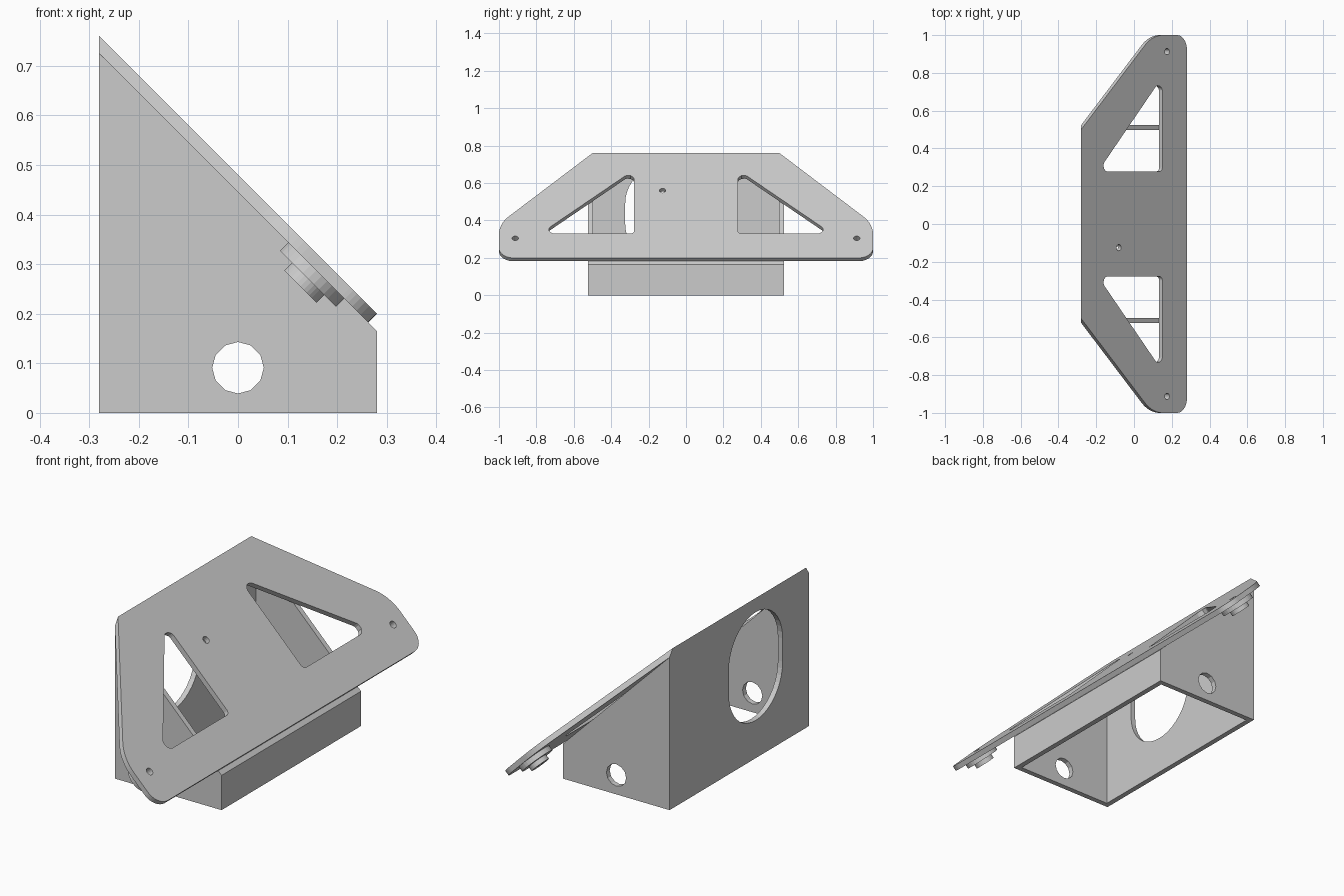
import bpy, bmesh
from math import sin, cos, tan, pi, sqrt
from mathutils import Vector, Matrix

if "Cube" in bpy.data.objects:
    bpy.data.objects.remove(bpy.data.objects["Cube"])

HALF_X, HALF_Y, WALL = 0.28, 0.523, 0.025
ROOF = 0.445          # underside of the sloped plate: x + z = ROOF
TOP = 0.48            # upper side of the sloped plate: x + z = TOP
PLATE = (TOP - ROOF) / sqrt(2)

grey = bpy.data.materials.new("plain grey")
grey.use_nodes = True
grey.diffuse_color = (0.6, 0.6, 0.6, 1)
grey.node_tree.nodes["Principled BSDF"].inputs["Base Color"].default_value = (0.6, 0.6, 0.6, 1)


def circle(x, y, r, sides):
    return [Vector((x + r * cos(2 * pi * i / sides), y + r * sin(2 * pi * i / sides)))
            for i in range(sides)]


def rounded(corners, steps=10):
    """Polygon outline from (x, y, radius) corners."""
    out = []
    for i, (x, y, r) in enumerate(corners):
        p = Vector((x, y))
        if r == 0:
            out.append(p)
            continue
        a = (Vector(corners[i - 1][:2]) - p).normalized()
        b = (Vector(corners[(i + 1) % len(corners)][:2]) - p).normalized()
        half = a.angle(b) / 2
        c = p + (a + b).normalized() * r / sin(half)
        va, vb = p + a * r / tan(half) - c, p + b * r / tan(half) - c
        out += [c + va.lerp(vb, k / steps).normalized() * r for k in range(steps + 1)]
    return out


def panel(name, loops, depth, frame, fit=None):
    """Flat sheet: first loop is the outline, the others are holes."""
    bm = bmesh.new()
    for loop in loops:
        vs = [bm.verts.new((p.x, p.y, 0)) for p in loop]
        for i, v in enumerate(vs):
            bm.edges.new((vs[i - 1], v))
    bmesh.ops.triangle_fill(bm, use_beauty=True, edges=bm.edges[:], normal=(0, 0, 1))
    ext = bmesh.ops.extrude_face_region(bm, geom=bm.faces[:], use_keep_orig=True)
    moved = [g for g in ext["geom"] if isinstance(g, bmesh.types.BMVert)]
    bmesh.ops.translate(bm, verts=moved, vec=(0, 0, depth))
    bm.transform(frame)
    if fit:
        for v in bm.verts:
            fit(v.co)
    bmesh.ops.recalc_face_normals(bm, faces=bm.faces[:])
    mesh = bpy.data.meshes.new(name)
    bm.to_mesh(mesh)
    bm.free()
    mesh.materials.append(grey)
    ob = bpy.data.objects.new(name, mesh)
    bpy.context.collection.objects.link(ob)
    return ob


def frame(a, b, c, origin):
    m = Matrix((a, b, c)).transposed().to_4x4()
    m.translation = origin
    return m


def under_roof(co):
    co.z = min(co.z, ROOF - co.x)


def trim_back(co):
    # Cut the plate's upper edge flush with the back wall
    if co.x < -HALF_X - 0.001:
        co.x, co.z = -HALF_X, ROOF + HALF_X
        co.y *= 1.047


# Side walls with a round cable hole
profile = [Vector(p) for p in ((-HALF_X, 0), (HALF_X, 0), (HALF_X, ROOF - HALF_X),
                               (-HALF_X, ROOF + HALF_X))]
for name, y in (("front_side_wall", -HALF_Y), ("rear_side_wall", HALF_Y - WALL)):
    panel(name, [profile, circle(0, 0.091, 0.052, 12)], WALL,
          frame((1, 0, 0), (0, 0, 1), (0, 1, 0), (0, y, 0)))

# Tall wall with a slot opening, and the low wall
w = HALF_Y - WALL


def wall_outline(h):
    return [Vector(p) for p in ((-w, 0), (w, 0), (w, h), (-w, h))]


sx, sz, sr, sl = -0.123, 0.436, 0.202, 0.055
slot = [Vector((sx + sr * cos(t), sz + sr * sin(t) + (sl if s > 0 else -sl)))
        for s in (1, -1) for t in [pi * (i / 20 + (s < 0)) for i in range(21)]]
yz = ((0, 1, 0), (0, 0, 1), (1, 0, 0))
panel("tall_wall", [wall_outline(ROOF + HALF_X), slot], WALL,
      frame(*yz, (-HALF_X, 0, 0)), under_roof)
panel("low_wall", [wall_outline(ROOF - HALF_X + WALL)], WALL,
      frame(*yz, (HALF_X - WALL, 0, 0)), under_roof)

# Sloped plate: local x runs up the slope, local y along the length, local z inwards
d = 1 / sqrt(2)
slope = ((-d, 0, d), (0, 1, 0), (-d, 0, -d))
base = Vector((HALF_X, 0, TOP - HALF_X))
half = [(0, 1, 0.075), (0.257, 1, 0.2), (2 * HALF_X / d, 0.5, 0)]
half[2] = (2 * HALF_X * sqrt(2), 0.5, 0)
outline = rounded(half + [(u, -y, r) for u, y, r in reversed(half)])
window = [(0.184, 0.278, 0.02), (0.184, 0.778, 0.03), (0.665, 0.278, 0.03)]
HU, HY, HR = 0.148, 0.913, 0.017
loops = [outline, circle(0.509, -0.125, HR, 16)]
for s in (1, -1):
    loops.append(rounded([(u, s * y, r) for u, y, r in window], 6))
    loops.append(circle(HU, s * HY, HR, 16))
panel("sloped_plate", loops, PLATE, frame(*slope, base), trim_back)

# Stepped bosses under the end holes
inward = Vector(slope[2])
for side, s in (("front", -1), ("rear", 1)):
    for part, r, z, h in (("wide", 0.08, PLATE, 0.0235), ("narrow", 0.046, PLATE + 0.0235, 0.022)):
        panel(f"{side}_{part}_boss", [circle(HU, s * HY, r, 32), circle(HU, s * HY, HR, 16)],
              h, frame(*slope, base + inward * z))
